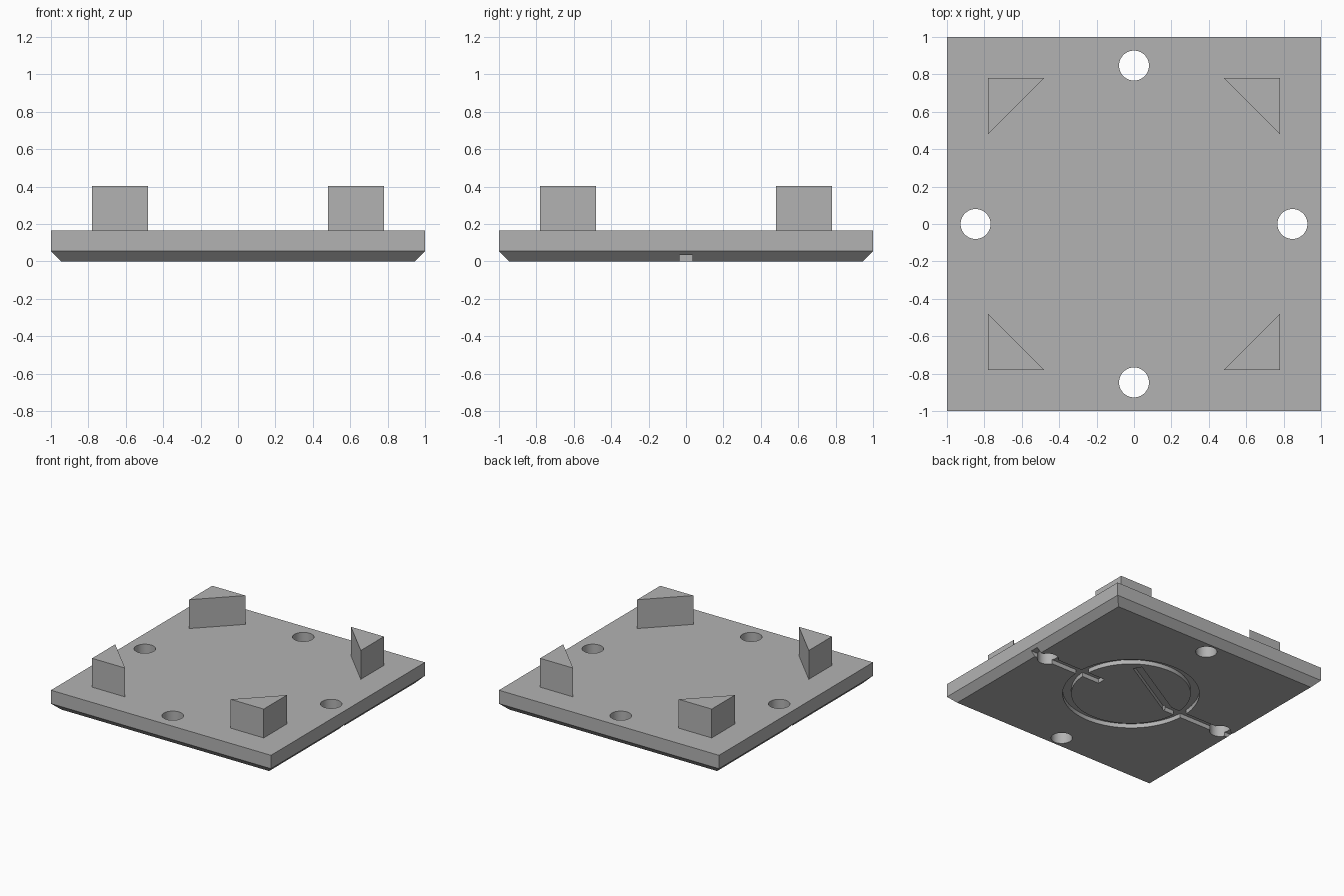
import bpy, bmesh, math
from mathutils import Matrix

cube = bpy.data.objects.get("Cube")
if cube:
    bpy.data.objects.remove(cube, do_unlink=True)

grey = bpy.data.materials.new("plain grey")
grey.use_nodes = True
colour = (0.45, 0.45, 0.45, 1)
grey.diffuse_color = colour
grey.node_tree.nodes["Principled BSDF"].inputs["Base Color"].default_value = colour

DEPTH = 0.035    # engraving depth
GROOVE = 0.07    # engraving width


def make_object(name, bm):
    bmesh.ops.recalc_face_normals(bm, faces=bm.faces)
    mesh = bpy.data.meshes.new(name)
    bm.to_mesh(mesh)
    bm.free()
    mesh.materials.append(grey)
    obj = bpy.data.objects.new(name, mesh)
    bpy.context.collection.objects.link(obj)
    return obj


def loft(name, loops, closed=False):
    """Skin a stack of equal-length point loops, capped unless closed."""
    bm = bmesh.new()
    rings = [[bm.verts.new(p) for p in loop] for loop in loops]
    pairs = list(zip(rings, rings[1:]))
    if closed:
        pairs.append((rings[-1], rings[0]))
    else:
        bm.faces.new(rings[0])
        bm.faces.new(rings[-1])
    for a, b in pairs:
        for i in range(len(a)):
            j = (i + 1) % len(a)
            bm.faces.new((a[i], a[j], b[j], b[i]))
    return make_object(name, bm)


def square(h, z):
    return [(-h, -h, z), (h, -h, z), (h, h, z), (-h, h, z)]


def circle(r, z, cx=0, cy=0, n=64):
    return [(cx + r * math.cos(t), cy + r * math.sin(t), z)
            for t in (2 * math.pi * i / n for i in range(n))]


def slot(name, x0, length, angle=0):
    """Straight groove cutter starting at (x0, 0)."""
    w = GROOVE / 2
    flat = [(0, -w), (length, -w), (length, w), (0, w)]
    obj = loft(name, [[(x, y, z) for x, y in flat] for z in (-0.1, DEPTH)])
    obj.data.transform(Matrix.Translation((x0, 0, 0)) @ Matrix.Rotation(angle, 4, 'Z'))
    return obj


# Base plate with a chamfered underside
plate = loft("base_plate", [square(0.945, 0), square(1, 0.055), square(1, 0.165)])

# Engraved switch symbol: circle, two leads and a tilted arm
cutters = [
    loft("ring_cutter", [circle(0.515, -0.1, 0.03), circle(0.515, DEPTH, 0.03),
                         circle(0.45, DEPTH, 0.03), circle(0.45, -0.1, 0.03)], closed=True),
    slot("left_lead_cutter", 0.32, 0.8),
    slot("right_lead_cutter", -1.12, 0.8),
    slot("arm_cutter", -0.33, 0.66, math.radians(30)),
]

# Four through holes at the middle of each side
for dx, dy in ((1, 0), (0, 1), (-1, 0), (0, -1)):
    cutters.append(loft("hole_cutter", [circle(0.08, z, 0.847 * dx, 0.847 * dy)
                                        for z in (-0.1, 0.3)]))

for cutter in cutters:
    cutter.hide_render = True
    mod = plate.modifiers.new(cutter.name, 'BOOLEAN')
    mod.operation = 'DIFFERENCE'
    mod.solver = 'EXACT'
    mod.object = cutter

# Bake the cuts and drop the cutters
bpy.context.view_layer.update()
cut = bpy.data.meshes.new_from_object(plate.evaluated_get(bpy.context.evaluated_depsgraph_get()))
plate.modifiers.clear()
plate.data = cut
for cutter in cutters:
    bpy.data.objects.remove(cutter, do_unlink=True)

bpy.ops.object.select_all(action='DESELECT')
plate.select_set(True)
bpy.context.view_layer.objects.active = plate
bpy.ops.object.shade_smooth_by_angle(angle=math.radians(30))

# Triangular corner posts
for side, sx in (("left", 1), ("right", -1)):
    for end, sy in (("front", -1), ("back", 1)):
        tri = [(0.78, 0.78), (0.48, 0.78), (0.78, 0.48)]
        loft(f"{end}_{side}_post", [[(x * sx, y * sy, z) for x, y in tri]
                                    for z in (0.165, 0.402)])
